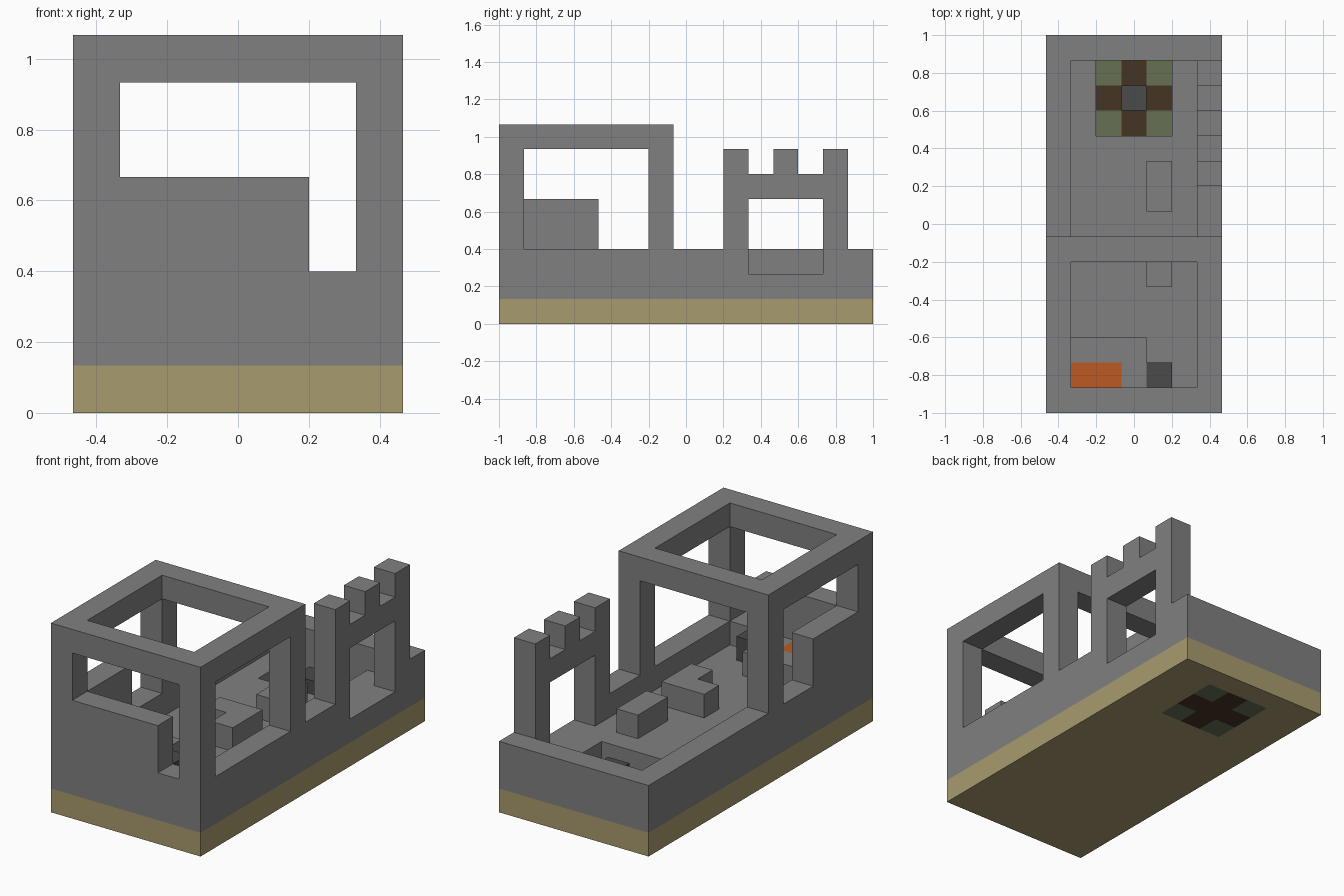
import bpy
import bmesh
from itertools import product
from mathutils import Vector

if "Cube" in bpy.data.objects:
    bpy.data.objects.remove(bpy.data.objects["Cube"], do_unlink=True)

# Everything sits on a block grid: 7 wide, 15 long, 8 high
U = 2 / 15
ORIGIN = Vector((-3.5, -7.5, 0))


def material(name, rgb):
    m = bpy.data.materials.new(name)
    m.use_nodes = True
    m.diffuse_color = (*rgb, 1)
    m.node_tree.nodes["Principled BSDF"].inputs["Base Color"].default_value = (*rgb, 1)
    return m


stone = material("grey stone", (0.216, 0.216, 0.216))
sand = material("tan sand", (0.396, 0.328, 0.156))
moss = material("moss green", (0.133, 0.162, 0.089))
wood = material("dark brown", (0.061, 0.034, 0.018))
coal = material("charcoal", (0.07, 0.07, 0.07))
ember = material("orange", (0.515, 0.102, 0.017))


def cells(x0, x1, y0, y1, z0, z1):
    return set(product(range(x0, x1), range(y0, y1), range(z0, z1)))


def part(name, mat, blocks):
    """Outer skin of a set of grid blocks as one object."""
    bm = bmesh.new()
    verts = {}

    def vert(p):
        key = tuple(p)
        if key not in verts:
            verts[key] = bm.verts.new((Vector(key) + ORIGIN) * U)
        return verts[key]

    for cell in sorted(blocks):
        for axis, side in product(range(3), (0, 1)):
            beside = list(cell)
            beside[axis] += 2 * side - 1
            if tuple(beside) in blocks:
                continue
            a, b = (axis + 1) % 3, (axis + 2) % 3
            loop = []
            for da, db in ((0, 0), (1, 0), (1, 1), (0, 1)):
                p = list(cell)
                p[axis] += side
                p[a] += da
                p[b] += db
                loop.append(vert(p))
            bm.faces.new(loop if side else loop[::-1])
    mesh = bpy.data.meshes.new(name)
    bm.to_mesh(mesh)
    bm.free()
    mesh.materials.append(mat)
    obj = bpy.data.objects.new(name, mesh)
    bpy.context.collection.objects.link(obj)
    return obj


# Ground slab and floor, both open at the pit
pit = cells(2, 5, 11, 14, 0, 2)
part("base_slab", sand, cells(0, 7, 0, 15, 0, 1) - pit)
part("floor", stone, cells(1, 6, 1, 14, 1, 2) - pit)

# Low wall all round, with the sill lowered under the battlement window
low_wall = cells(0, 7, 0, 15, 1, 3) - cells(1, 6, 1, 14, 1, 3)
part("low_wall", stone, low_wall - cells(6, 7, 10, 13, 2, 3))

# Open room: four corner posts under a roof ring
for side, x in (("right", 0), ("left", 6)):
    for end, y in (("front", 0), ("rear", 6)):
        part(f"{end}_{side}_post", stone, cells(x, x + 1, y, y + 1, 3, 7))
part("roof_ring", stone, cells(0, 7, 0, 7, 7, 8) - cells(1, 6, 1, 6, 7, 8))

# Parapets filling the lower part of two openings
part("front_parapet", stone, cells(1, 5, 0, 1, 3, 5))
part("side_parapet", stone, cells(0, 1, 1, 4, 3, 5))

# Battlement wall with its window and merlons
battlement = cells(6, 7, 9, 14, 3, 6) - cells(6, 7, 10, 13, 3, 5)
for y in (9, 11, 13):
    battlement |= cells(6, 7, y, y + 1, 6, 7)
part("battlement", stone, battlement)

# Chequered pit bed with a block at its centre
bed = cells(2, 5, 11, 14, 0, 1)
corners = {c for c in bed if c[0] != 3 and c[1] != 12}
part("pit_corners", moss, corners)
part("pit_cross", wood, bed - corners)
part("pit_centre", coal, cells(3, 4, 12, 13, 1, 2))

# Blocks standing on the floor
part("long_block", stone, cells(4, 5, 8, 10, 2, 3))
part("corner_block", stone, cells(3, 5, 6, 7, 2, 3) | cells(4, 5, 5, 6, 2, 3))
hearth = cells(1, 3, 1, 2, 2, 3)
part("hearth_ledge", stone, cells(1, 4, 1, 3, 2, 3) - hearth)
part("hearth_embers", ember, hearth)
part("coal_block", coal, cells(4, 5, 1, 2, 2, 3))
